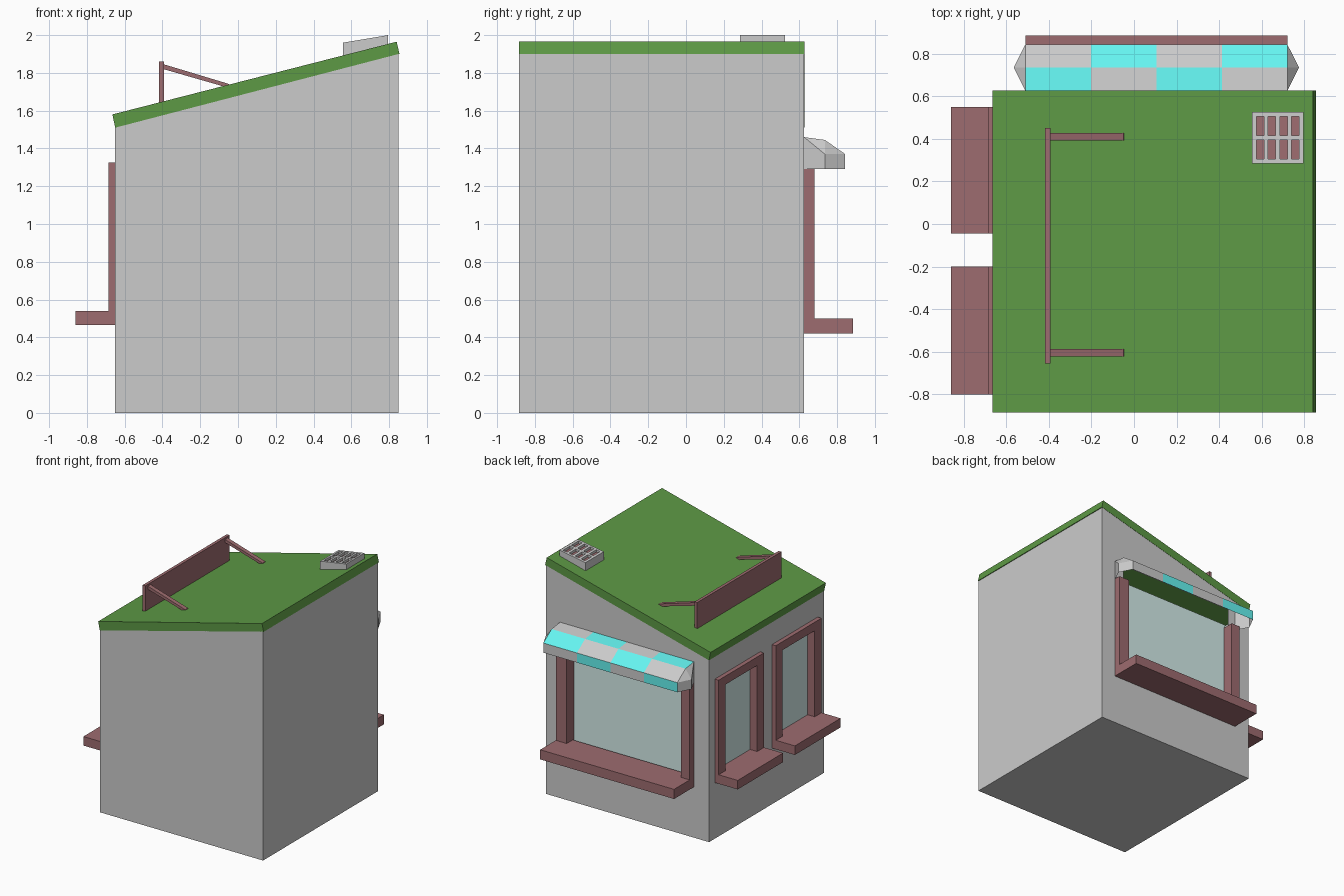
import bpy, bmesh
from mathutils import Vector

if "Cube" in bpy.data.objects:
    bpy.data.objects.remove(bpy.data.objects["Cube"])


def mat(name, r, g, b):
    m = bpy.data.materials.new(name)
    m.diffuse_color = (r, g, b, 1)
    m.use_nodes = True
    m.node_tree.nodes["Principled BSDF"].inputs["Base Color"].default_value = m.diffuse_color
    return m


GREEN = mat("roof_green", .11, .32, .06)
BROWN = mat("wood_brown", .34, .15, .16)
CYAN = mat("awning_cyan", .13, .91, .88)
GLASS = mat("pale_glass", .66, .84, .82)
GREY = mat("plain_grey", .8, .8, .8)


def finish(name, bm, mats=(), recalc=True):
    if recalc:
        bmesh.ops.recalc_face_normals(bm, faces=bm.faces)
    me = bpy.data.meshes.new(name)
    bm.to_mesh(me)
    bm.free()
    for m in mats:
        me.materials.append(m)
    ob = bpy.data.objects.new(name, me)
    bpy.context.collection.objects.link(ob)
    return ob


def add_prism(bm, profile, y0, y1):
    """Extrude an xz profile along y."""
    f = bm.faces.new([bm.verts.new((x, y0, z)) for x, z in profile])
    r = bmesh.ops.extrude_face_region(bm, geom=[f], use_keep_orig=True)
    vs = [v for v in r["geom"] if isinstance(v, bmesh.types.BMVert)]
    bmesh.ops.translate(bm, verts=vs, vec=(0, y1 - y0, 0))


def prism(name, profile, y0, y1, m=None):
    bm = bmesh.new()
    add_prism(bm, profile, y0, y1)
    return finish(name, bm, [m] if m else [])


def box(name, x0, x1, y0, y1, z0, z1, m=None):
    return prism(name, [(x0, z0), (x1, z0), (x1, z1), (x0, z1)], y0, y1, m)


# Walls: open-topped shell with window openings cut out
Y0, Y1, X0, X1 = -.885, .625, -.65, .85
bm = bmesh.new()
add_prism(bm, [(X0, 0), (X1, 0), (X1, 1.9), (X0, 1.51)], Y0, Y1)
bmesh.ops.recalc_face_normals(bm, faces=bm.faces)
holes = [("back", -.44, .63, .46, 1.45),
         ("left", .04, .465, .5, 1.27), ("left", -.715, -.285, .5, 1.27)]


def on_wall(f, side):
    if side == "back":
        return f.normal.y > .9
    return f.normal.x < -.9


for side, a, b, z0, z1 in holes:
    axis = Vector((1, 0, 0)) if side == "back" else Vector((0, 1, 0))
    for d, n in ((a, axis), (b, axis), (z0, Vector((0, 0, 1))), (z1, Vector((0, 0, 1)))):
        fs = [f for f in bm.faces if on_wall(f, side)]
        geom = fs + list({e for f in fs for e in f.edges}) + list({v for f in fs for v in f.verts})
        bmesh.ops.bisect_plane(bm, geom=geom, plane_co=n * d, plane_no=n)
dead = [f for f in bm.faces if f.normal.z > .5]
for side, a, b, z0, z1 in holes:
    for f in bm.faces:
        c = f.calc_center_median()
        u = c.x if side == "back" else c.y
        if on_wall(f, side) and a < u < b and z0 < c.z < z1:
            dead.append(f)
bmesh.ops.delete(bm, geom=dead, context="FACES")
finish("walls", bm, recalc=False)

# Sloping roof slab
prism("roof", [(X0, 1.51), (.855, 1.90), (.84, 1.965), (-.665, 1.58)], Y0, Y1 + .002, GREEN)

# Large back window
box("shop_sill", -.51, .72, .60, .885, .42, .50, BROWN)
box("shop_post_a", .62, .72, .575, .68, .42, 1.30, BROWN)
box("shop_post_b", -.51, -.43, .575, .68, .42, 1.30, BROWN)
box("shop_glass", -.44, .63, .575, .585, .46, 1.33, GLASS)

# Two small side windows
for tag, a, b in (("a", -.045, .55), ("b", -.80, -.20)):
    box(f"side_sill_{tag}", -.86, -.61, a, b, .465, .54, BROWN)
    box(f"side_post_near_{tag}", -.685, -.61, b - .09, b, .54, 1.325, BROWN)
    box(f"side_post_far_{tag}", -.685, -.61, a, a + .09, .54, 1.325, BROWN)
    box(f"side_lintel_{tag}", -.685, -.61, a + .09, b - .09, 1.255, 1.325, BROWN)
    box(f"side_glass_{tag}", -.62, -.61, a + .08, b - .08, .5, 1.27, GLASS)

# Chequered awning with faceted end caps
bm = bmesh.new()
curve = [(.625, 1.46), (.735, 1.445), (.843, 1.37), (.843, 1.29)]
A0, A1, N = -.51, .72, 4


def face(pts, m=0):
    bm.faces.new([bm.verts.new(p) for p in pts]).material_index = m


for i in range(N):
    xa, xb = (A0 + (A1 - A0) * k / N for k in (i, i + 1))
    for j in range(3):
        p, q = curve[j], curve[j + 1]
        face([(xa, *p), (xa, *q), (xb, *q), (xb, *p)], 1 if (i + j) % 2 == 0 else 0)
for x, s in ((A0, -1), (A1, 1)):
    p = [(x, *c) for c in curve] + [(x, .625, 1.29), (x, .625, 1.37)]
    hi, lo = (x + s * .055, .735, 1.37), (x + s * .055, .735, 1.29)
    for f in ([p[0], p[1], hi], [p[1], p[2], hi], [p[2], p[3], lo, hi],
              [p[5], p[0], hi], [p[4], p[5], hi, lo]):
        face(f[::-1] if s > 0 else f)
bmesh.ops.remove_doubles(bm, verts=bm.verts, dist=.0005)
finish("awning", bm, [GREY, CYAN])

# Roof board with two raking struts
box("roof_board", -.418, -.393, -.655, .45, 1.635, 1.86, BROWN)
for tag, y in (("a", .41), ("b", -.604)):
    prism(f"board_strut_{tag}", [(-.395, 1.82), (-.03, 1.715), (-.05, 1.742), (-.395, 1.846)],
          y - .018, y + .018, BROWN)

# Roof vent: slatted frame over a recessed brown plate
VX0, VX1, VY0, VY1, BAR = .555, .795, .285, .525, .02


def vent_top(x):
    return 1.96 + (x - VX0) * .167


def vent_bar(name, a, b, y0, y1, m=None, drop=0, depth=None):
    low = [1.88 + (x - VX0) * .256 if depth is None else vent_top(x) - depth for x in (a, b)]
    prism(name, [(a, low[0]), (b, low[1]), (b, vent_top(b) - drop), (a, vent_top(a) - drop)], y0, y1, m)


vent_bar("vent_plate", VX0 + .01, VX1 - .01, VY0 + .01, VY1 - .01, BROWN, .02)
for i in range(5):
    x = VX0 + i * (VX1 - VX0 - BAR) / 4
    edge = i in (0, 4)
    vent_bar(f"vent_slat_{i}", x, x + BAR, VY0, VY1, depth=None if edge else .03)
for i in range(3):
    y = VY0 + i * (VY1 - VY0 - BAR) / 2
    vent_bar(f"vent_rail_{i}", VX0 + BAR, VX1 - BAR, y, y + BAR, depth=.03 if i == 1 else None)
